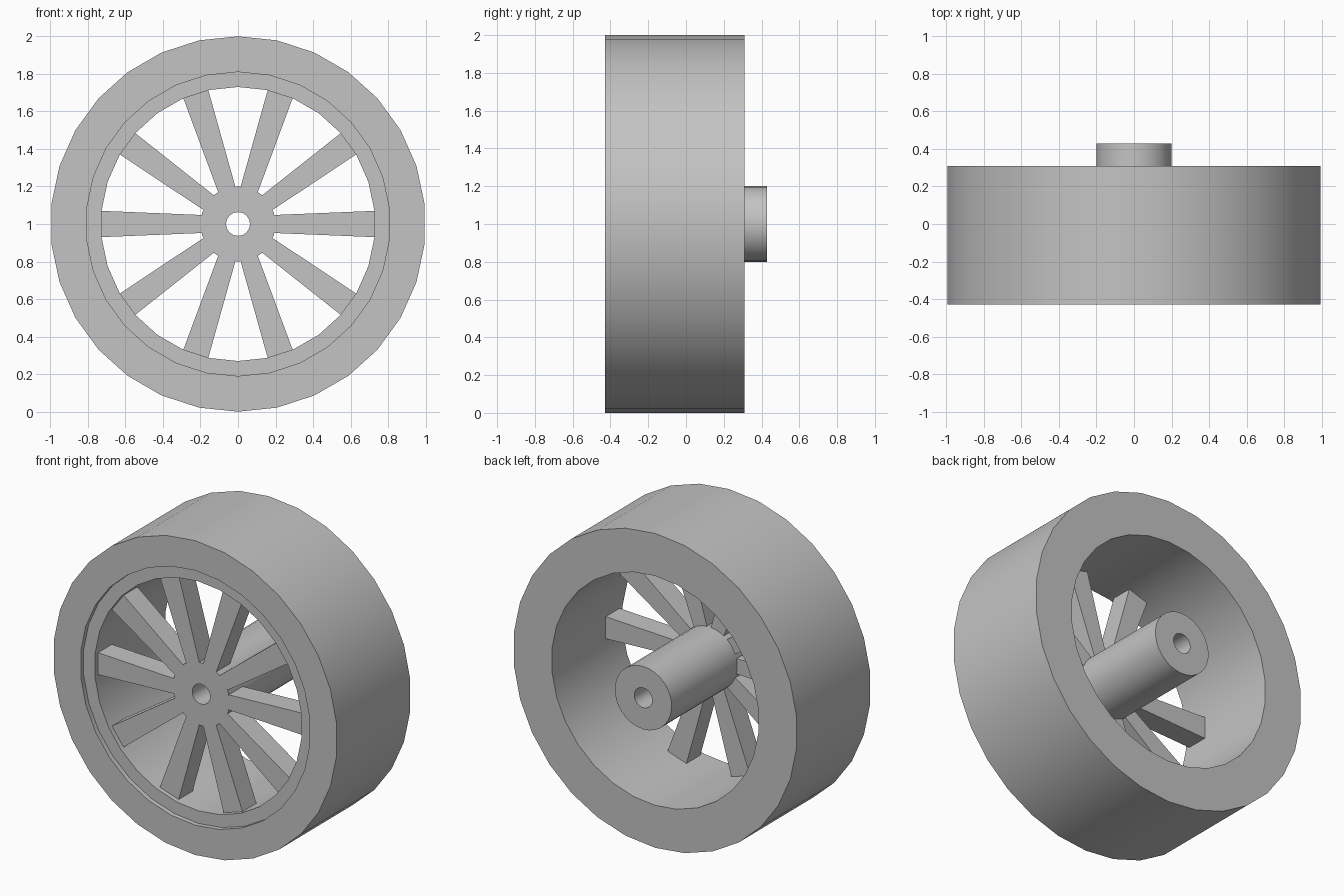
import bpy
import bmesh
import math
from mathutils import Matrix

SIDES = 30
SPOKES = 10
AXLE_HEIGHT = 1.0

cube = bpy.data.objects.get("Cube")
if cube:
    bpy.data.objects.remove(cube, do_unlink=True)

grey = bpy.data.materials.new("plain grey")
grey.use_nodes = True
colour = (0.55, 0.55, 0.55, 1.0)
grey.diffuse_color = colour
grey.node_tree.nodes["Principled BSDF"].inputs["Base Color"].default_value = colour


def finish(name, bm, smooth=False):
    """Turn a bmesh into a named grey object with its axle at wheel height."""
    bmesh.ops.recalc_face_normals(bm, faces=bm.faces)
    mesh = bpy.data.meshes.new(name)
    bm.to_mesh(mesh)
    bm.free()
    mesh.materials.append(grey)
    obj = bpy.data.objects.new(name, mesh)
    obj.location.z = AXLE_HEIGHT
    bpy.context.collection.objects.link(obj)
    if smooth:
        bpy.ops.object.select_all(action="DESELECT")
        obj.select_set(True)
        bpy.context.view_layer.objects.active = obj
        bpy.ops.object.shade_smooth_by_angle(angle=math.radians(30))
    return obj


def revolve(name, profile):
    """Spin a closed (radius, y) profile around the y axis."""
    bm = bmesh.new()
    rings = []
    for i in range(SIDES):
        a = 2 * math.pi * i / SIDES
        rings.append([bm.verts.new((r * math.sin(a), y, r * math.cos(a)))
                      for r, y in profile])
    count = len(profile)
    for i in range(SIDES):
        here, there = rings[i], rings[(i + 1) % SIDES]
        for j in range(count):
            k = (j + 1) % count
            bm.faces.new((here[j], here[k], there[k], there[j]))
    return finish(name, bm, smooth=True)


# Broad tyre with a shallow step around the front opening
revolve("tyre", [(1.0, -0.43), (1.0, 0.31), (0.73, 0.31),
                 (0.73, -0.40), (0.81, -0.40), (0.81, -0.43)])

# Long hub with an axle hole, standing out at the back
revolve("hub", [(0.2, -0.37), (0.2, 0.43), (0.063, 0.43), (0.063, -0.37)])

# Spokes that widen toward the tyre
bm = bmesh.new()
for i in range(SPOKES):
    turn = Matrix.Rotation(2 * math.pi * i / SPOKES, 4, "Y")
    made = bmesh.ops.create_cube(bm, size=1.0)["verts"]
    for v in made:
        outer = v.co.x > 0
        v.co.x = 0.729 if outer else 0.194
        v.co.z = math.copysign(0.07 if outer else 0.048, v.co.z)
        v.co.y = -0.37 if v.co.y < 0 else -0.23
        v.co = turn @ v.co
finish("spokes", bm)
